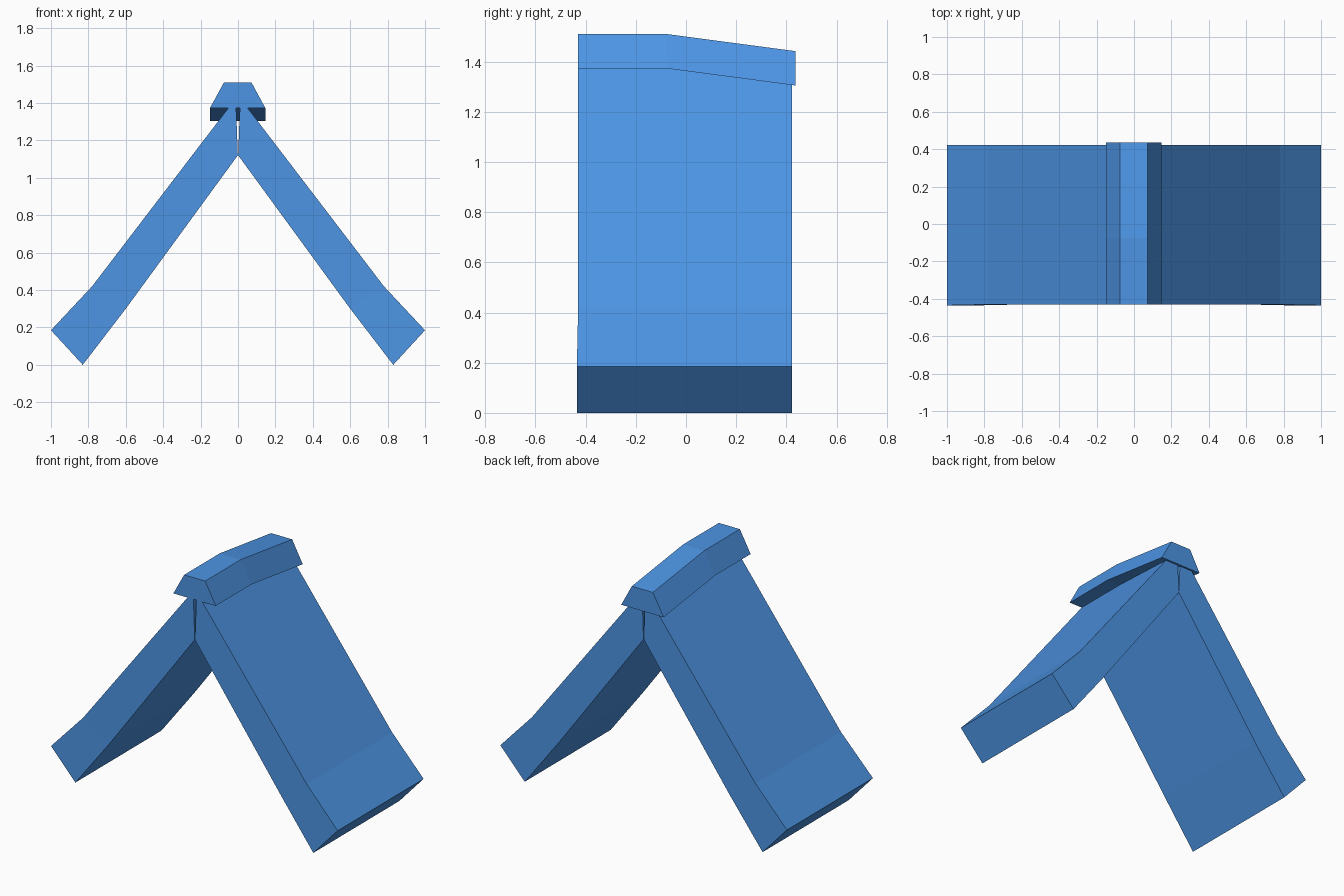
import bpy
import bmesh

cube = bpy.data.objects.get("Cube")
if cube:
    bpy.data.objects.remove(cube, do_unlink=True)

blue = bpy.data.materials.new("roof_blue")
blue.use_nodes = True
colour = (0.074, 0.30, 0.78, 1)
blue.diffuse_color = colour
blue.node_tree.nodes["Principled BSDF"].inputs["Base Color"].default_value = colour


def loft(name, sections):
    """Skin a row of matching cross-sections and close both ends."""
    bm = bmesh.new()
    rings = [[bm.verts.new(p) for p in s] for s in sections]
    for a, b in zip(rings, rings[1:]):
        for i in range(len(a)):
            j = (i + 1) % len(a)
            bm.faces.new((a[i], a[j], b[j], b[i]))
    bm.faces.new(rings[0])
    bm.faces.new(rings[-1])
    bmesh.ops.recalc_face_normals(bm, faces=bm.faces[:])
    mesh = bpy.data.meshes.new(name)
    bm.to_mesh(mesh)
    bm.free()
    mesh.materials.append(blue)
    obj = bpy.data.objects.new(name, mesh)
    bpy.context.collection.objects.link(obj)
    return obj


# Sloping roof slabs: outer and inner (x, z) edges from eave to ridge, and front y
FRONT, BACK = -0.43, 0.422
SLAB = [((1.0, 0.185), (0.83, 0.0), FRONT - 0.005),
        ((0.78, 0.42), (0.6, 0.3), FRONT),
        ((0.012, 1.425), (0.001, 1.12), FRONT)]
for name, side in (("left_roof_slab", 1), ("right_roof_slab", -1)):
    loft(name, [[(side * o[0], front, o[1]), (side * o[0], BACK, o[1]),
                 (side * i[0], BACK, i[1]), (side * i[0], front, i[1])]
                for o, i, front in SLAB])

# Ridge cap, bending down toward the back
CAP = [(-0.43, 1.51), (-0.075, 1.51), (0.437, 1.442)]
loft("ridge_cap", [[(-0.15, y, z - 0.137), (-0.075, y, z),
                    (0.072, y, z), (0.146, y, z - 0.137)] for y, z in CAP])
